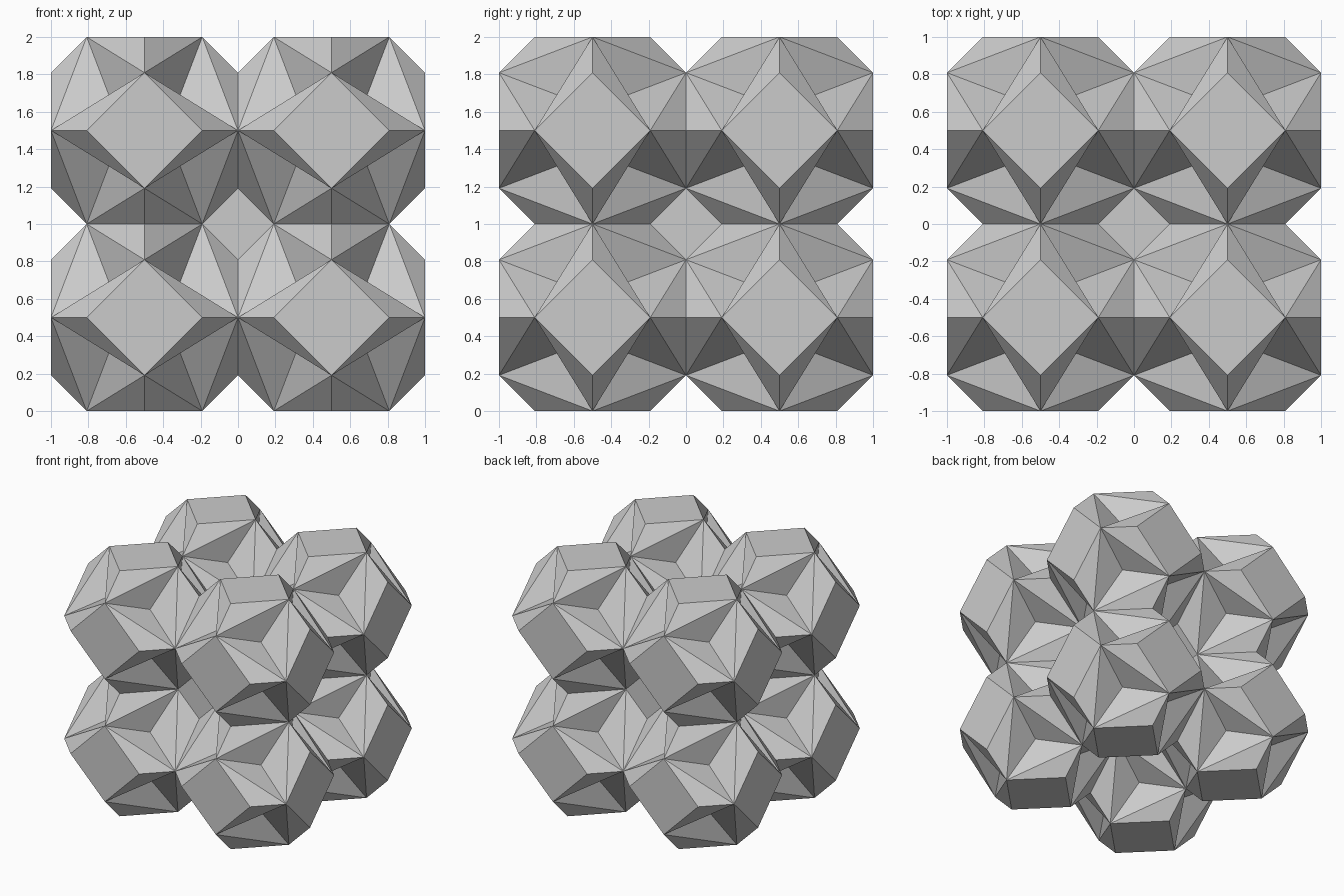
import bpy, bmesh
from itertools import product
from mathutils import Vector

if "Cube" in bpy.data.objects:
    bpy.data.objects.remove(bpy.data.objects["Cube"])

B = 0.5                        # half width of a cell
A = B / ((1 + 5 ** 0.5) / 2)   # golden-ratio offset
C = B - A                      # depth of the dents


def shift(p, n):
    """Cycle the coordinates n times."""
    for _ in range(n):
        p = (p[2], p[0], p[1])
    return p


def cell_mesh():
    bm = bmesh.new()

    def face(points):
        bm.faces.new([bm.verts.new(p) for p in points])

    # eight corners: a dented triangle framed by three flat triangles
    for s in product((1, -1), repeat=3):
        for n in range(3):
            p, q, flat = (shift(v, n) for v in ((0, B, A), (A, 0, B), (0, A, B)))
            for tri in ((p, q, flat), (p, q, (C, C, C))):
                face([[s[i] * v[i] for i in range(3)] for v in tri])
    # six square faces
    for n in range(3):
        for s in (1, -1):
            face([shift(v, n) for v in ((A, 0, s * B), (0, A, s * B),
                                        (-A, 0, s * B), (0, -A, s * B))])
    bmesh.ops.remove_doubles(bm, verts=bm.verts, dist=1e-4)
    bmesh.ops.recalc_face_normals(bm, faces=bm.faces)
    mesh = bpy.data.meshes.new("dented_cell")
    bm.to_mesh(mesh)
    bm.free()
    return mesh


def place(name, mesh, location):
    ob = bpy.data.objects.new(name, mesh)
    ob.location = Vector(location)
    bpy.context.collection.objects.link(ob)


# eight corner cells and one nested in the centre
mesh = cell_mesh()
for x, y, z in product((-0.5, 0.5), (-0.5, 0.5), (0.5, 1.5)):
    place("corner_cell", mesh, (x, y, z))
place("centre_cell", mesh, (0, 0, 1))
